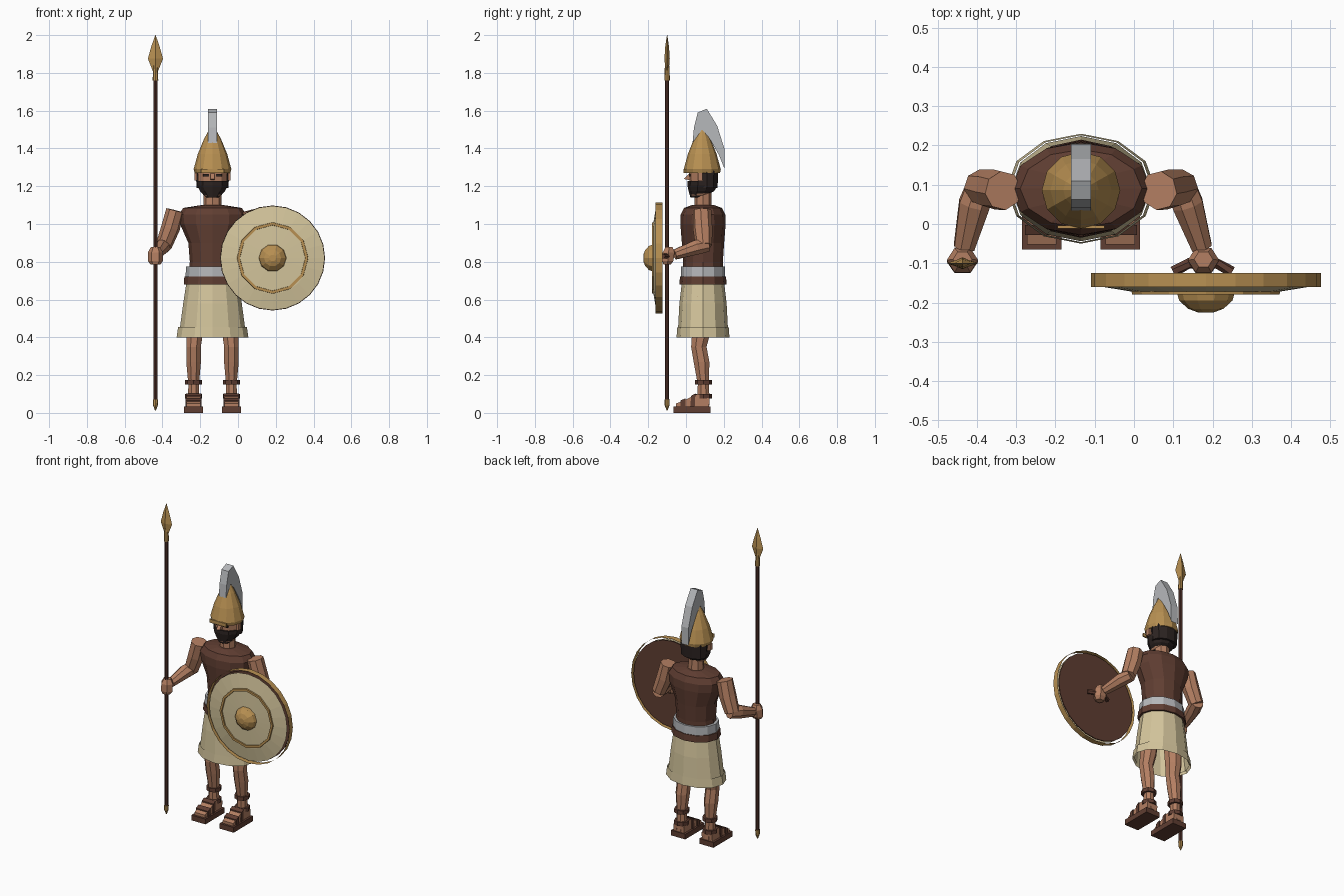
import bpy, bmesh, math
from mathutils import Vector, Matrix

if "Cube" in bpy.data.objects:
    bpy.data.objects.remove(bpy.data.objects["Cube"])

CX, CY = -0.135, 0.09   # body axis


def material(name, srgb):
    m = bpy.data.materials.new(name)
    m.diffuse_color = [(c / 255 / 12.92 if c < 11 else ((c / 255 + 0.055) / 1.055) ** 2.4) for c in srgb] + [1]
    m.use_nodes = True
    m.node_tree.nodes["Principled BSDF"].inputs["Base Color"].default_value = m.diffuse_color
    return m


SKIN = material("skin", (180, 127, 98))
BROWN = material("brown_leather", (96, 62, 50))
WOOD = material("dark_wood", (82, 50, 42))
CREAM = material("cream_cloth", (212, 197, 156))
BRONZE = material("bronze", (184, 144, 82))
GREY = material("pale_grey", (182, 184, 187))
BLACK = material("black_hair", (44, 35, 33))


def finish(name, bm, mat):
    bmesh.ops.recalc_face_normals(bm, faces=bm.faces)
    me = bpy.data.meshes.new(name)
    bm.to_mesh(me)
    bm.free()
    me.materials.append(mat)
    ob = bpy.data.objects.new(name, me)
    bpy.context.collection.objects.link(ob)
    return ob


def loft(name, rings, n, mat, caps=True, follow=False, phase=0.0, closed=False):
    """Joins elliptical rings (x, y, z, rx, ry); follow turns each ring along the path."""
    bm = bmesh.new()
    pts = [Vector(r[:3]) for r in rings]
    loops = []
    for i, (x, y, z, rx, ry) in enumerate(rings):
        rot = Matrix.Identity(3)
        if follow:
            d = pts[min(i + 1, len(pts) - 1)] - pts[max(i - 1, 0)]
            rot = Vector((0, 0, 1)).rotation_difference(d).to_matrix()
        loops.append([bm.verts.new(pts[i] + rot @ Vector((rx * math.cos(a), ry * math.sin(a), 0)))
                      for a in (phase + k * math.tau / n for k in range(n))])
    pairs = list(zip(loops, loops[1:])) + ([(loops[-1], loops[0])] if closed else [])
    for a, b in pairs:
        for k in range(n):
            bm.faces.new((a[k], a[(k + 1) % n], b[(k + 1) % n], b[k]))
    if caps and not closed:
        bm.faces.new(loops[0])
        bm.faces.new(loops[-1])
    return finish(name, bm, mat)


def body(name, prof, n, mat, **kw):
    """Upright loft on the body axis from (z, rx, ry, y)."""
    return loft(name, [(CX, y, z, rx, ry) for z, rx, ry, y in prof], n, mat, **kw)


def prism(name, outline, x, half, mat):
    """Extrudes a (y, z) outline sideways."""
    bm = bmesh.new()
    sides = [[bm.verts.new((x + s * half, y, z)) for y, z in outline] for s in (-1, 1)]
    for s in sides:
        bm.faces.new(s)
    for k in range(len(outline)):
        j = (k + 1) % len(outline)
        bm.faces.new((sides[0][k], sides[0][j], sides[1][j], sides[1][k]))
    return finish(name, bm, mat)


def box(name, x, y, z, sx, sy, sz, mat):
    return prism(name, [(y - sy / 2, z - sz / 2), (y + sy / 2, z - sz / 2),
                        (y + sy / 2, z + sz / 2), (y - sy / 2, z + sz / 2)], x, sx / 2, mat)


# Tunic, belt and skirt
body("tunic", [(0.70, .13, .105, CY), (0.80, .12, .105, CY), (0.90, .128, .112, CY),
               (1.0, .172, .12, CY), (1.05, .178, .118, CY), (1.085, .155, .10, CY),
               (1.10, .06, .06, CY)], 12, BROWN)
body("belt_cloth", [(0.715, .143, .118, CY), (0.775, .14, .116, CY)], 12, GREY)
body("belt_leather", [(0.68, .152, .125, CY), (0.722, .149, .122, CY)], 12, BROWN)
body("skirt", [(0.69, .138, .112, CY), (0.58, .155, .125, CY), (0.41, .178, .134, CY)],
     12, CREAM, caps=False)
body("skirt_hem", [(0.455, .182, .136, CY), (0.40, .19, .14, CY)], 12, CREAM, caps=False)

# Neck, head, beard and hair
body("neck", [(1.07, .05, .046, CY), (1.2, .045, .043, CY)], 8, SKIN)
body("head", [(1.15, .05, .05, .07), (1.2, .078, .07, .088), (1.3, .084, .074, .09)], 10, SKIN,
     phase=math.pi / 10)
body("beard", [(1.14, .036, .032, .055), (1.175, .07, .068, .082), (1.205, .086, .08, .087),
               (1.228, .088, .08, .088)], 10, BLACK, phase=math.pi / 10)
body("hair", [(1.19, .084, .06, .11), (1.29, .09, .064, .11)], 10, BLACK)
prism("nose", [(.025, 1.275), (-.012, 1.238), (.02, 1.232)], CX, .011, SKIN)
for s in (-1, 1):
    box("eye", CX + s * .034, .019, 1.258, .032, .008, .012, BLACK)
    box("ear", CX + s * .088, .075, 1.25, .014, .025, .04, SKIN)

# Helmet and crest
body("helmet", [(1.27, .094, .094, .086), (1.29, .10, .098, .086), (1.37, .078, .076, .086),
                (1.45, .045, .044, .086), (1.50, .018, .018, .086), (1.52, .003, .003, .086)], 12, BRONZE)
box("helmet_brow", CX, -.008, 1.281, .12, .008, .022, BRONZE)
prism("crest", [(.035, 1.43), (.042, 1.51), (.062, 1.59), (.11, 1.61), (.165, 1.52), (.203, 1.40),
                (.205, 1.29), (.175, 1.365), (.12, 1.46), (.085, 1.50)], CX, .025, GREY)

# Limbs, built once for each side
for s, side in ((-1, "right"), (1, "left")):
    def at(off, *rest):
        return (CX + s * off,) + rest

    hand_x = .302 if s < 0 else .312
    loft(side + "_upper_arm", [at(.198, .085, 1.072, .048, .05), at(.222, .088, .98, .05, .052),
                               at(.258, .094, .885, .043, .045)], 8, SKIN, follow=True, phase=math.pi / 8)
    loft(side + "_forearm", [at(.25, .112, .888, .038, .038), at(.272, .05, .875, .042, .042),
                             at(hand_x - .004, -.06, .838, .028, .028)], 8, SKIN, follow=True)
    loft(side + "_hand", [at(hand_x, -.1, .785, .026, .022), at(hand_x, -.096, .805, .04, .034),
                          at(hand_x, -.092, .85, .04, .036), at(hand_x, -.09, .878, .024, .022)], 6, SKIN)

    # Leg from thigh to ankle
    loft(side + "_leg", [at(.085, .085, .62, .06, .06), at(.095, .08, .42, .048, .052),
                         at(.1, .068, .35, .041, .044), at(.1, .082, .27, .042, .045),
                         at(.1, .092, .15, .03, .032), at(.1, .092, .04, .034, .036)], 8, SKIN,
         phase=math.pi / 8)
    prism(side + "_foot", [(-.052, .03), (.122, .03), (.125, .075), (.06, .10), (-.02, .062), (-.052, .05)],
          CX + s * .1, .037, SKIN)
    # Sandal
    box(side + "_sole", CX + s * .1, .032, .0165, .1, .195, .033, BROWN)
    for z, r in ((.163, .045), (.088, .045)):
        loft(side + "_ankle_strap", [at(.1, .092, z - .012, r, r), at(.1, .092, z + .012, r, r)], 8, BROWN)
    prism(side + "_toe_strap", [(-.028, .03), (-.004, .03), (-.002, .078), (-.028, .066)],
          CX + s * .1, .043, BROWN)
    prism(side + "_instep_strap", [(.022, .03), (.046, .03), (.05, .103), (.028, .092)],
          CX + s * .1, .041, BROWN)

# Spear
SX, SY = -.437, -.1


def spear(name, prof, n, mat):
    loft(name, [(SX, SY, z, rx, ry) for z, rx, ry in prof], n, mat)


spear("spear_shaft", [(.04, .011, .011), (1.79, .011, .011)], 8, WOOD)
spear("spear_butt", [(.012, .002, .002), (.04, .013, .013), (.07, .014, .014)], 8, BRONZE)
spear("spear_socket", [(1.76, .015, .015), (1.84, .012, .012)], 8, BRONZE)
spear("spear_head", [(1.80, .01, .008), (1.875, .04, .014), (1.94, .022, .01), (2.0, .001, .001)], 4, BRONZE)

# Shield, turned on a front-facing axis
TURN = Matrix.Translation((.183, 0, .82)) @ Matrix.Rotation(math.pi / 2, 4, 'X')


def turned(name, prof, n, mat, **kw):
    ob = loft(name, [(0, 0, h, r, r) for r, h in prof], n, mat, **kw)
    ob.data.transform(TURN)


turned("shield_face", [(.276, .158), (.19, .172), (.03, .178)], 24, CREAM)
turned("shield_back", [(.278, .128), (.278, .134)], 24, BROWN)
turned("shield_rim", [(.293, .125), (.293, .161)], 24, BRONZE, caps=False)
turned("shield_ring", [(.19, .165), (.188, .18), (.174, .18), (.172, .165)], 12, BRONZE, closed=True)
turned("shield_boss", [(.075, .17), (.068, .195), (.045, .216), (.018, .226)], 10, BRONZE)
loft("shield_grip", [(.10, -.122, .83, .014, .014), (.14, -.1, .83, .014, .014),
                     (.21, -.1, .83, .014, .014), (.25, -.122, .83, .014, .014)], 6, BROWN, follow=True)
